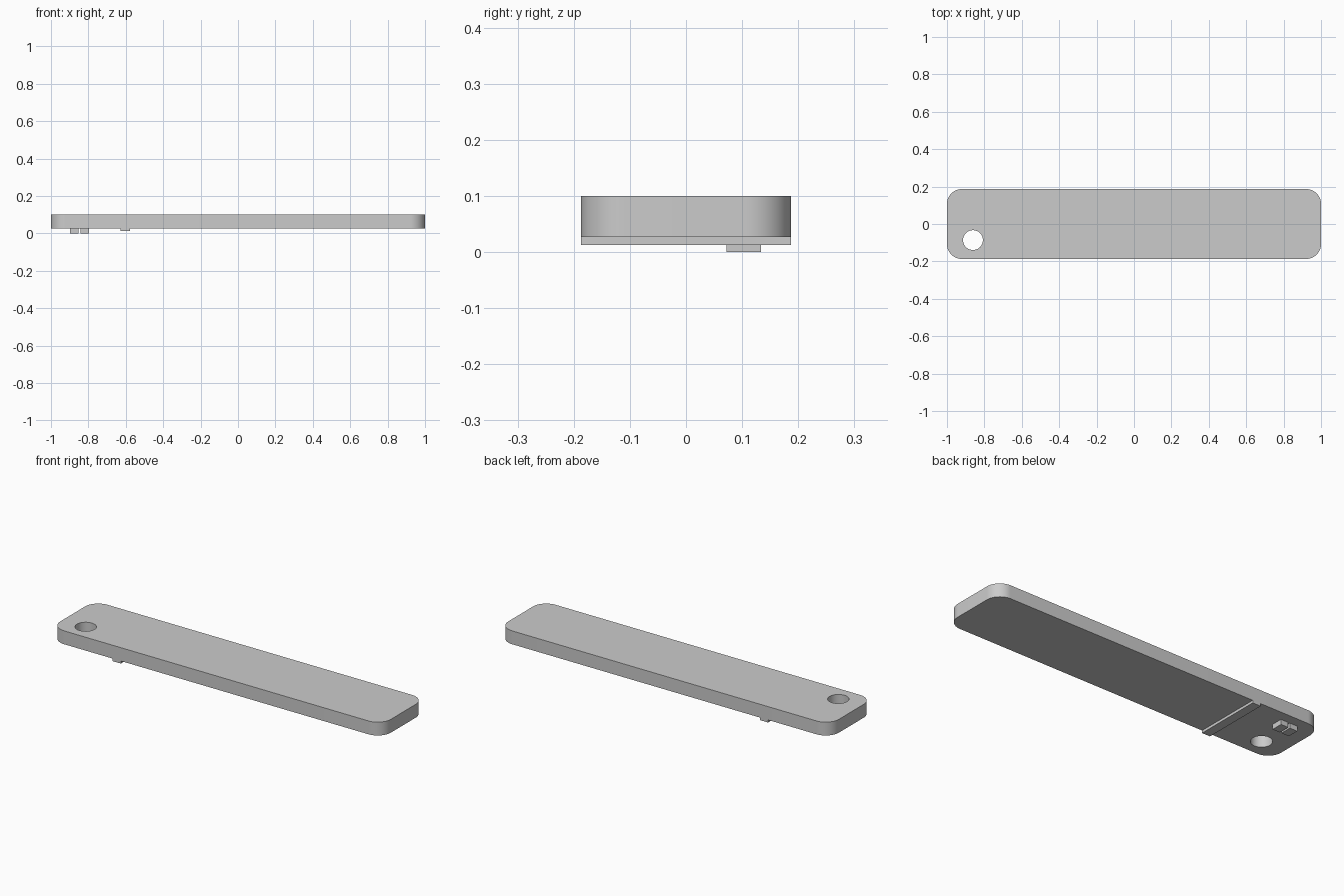
import bpy, bmesh
from math import sin, cos, pi, radians

if "Cube" in bpy.data.objects:
    bpy.data.objects.remove(bpy.data.objects["Cube"])

HX, HY, R = 1.0, 0.187, 0.08      # plate half sizes and corner radius
Z0, Z1 = 0.027, 0.1               # plate underside and top


def prism(name, outline, z0, z1):
    """Extrude a closed counter-clockwise outline from z0 to z1."""
    bm = bmesh.new()
    face = bm.faces.new([bm.verts.new((x, y, z0)) for x, y in outline])
    top = bmesh.ops.extrude_face_region(bm, geom=[face])["geom"]
    verts = [v for v in top if isinstance(v, bmesh.types.BMVert)]
    bmesh.ops.translate(bm, verts=verts, vec=(0, 0, z1 - z0))
    bmesh.ops.recalc_face_normals(bm, faces=bm.faces)
    mesh = bpy.data.meshes.new(name)
    bm.to_mesh(mesh)
    bm.free()
    obj = bpy.data.objects.new(name, mesh)
    bpy.context.collection.objects.link(obj)
    return obj


def arc(cx, cy, r, a0, a1, n):
    return [(cx + r * cos(a0 + (a1 - a0) * i / n),
             cy + r * sin(a0 + (a1 - a0) * i / n)) for i in range(n + 1)]


def block(name, x0, x1, y0, y1, z0, z1):
    return prism(name, [(x0, y0), (x1, y0), (x1, y1), (x0, y1)], z0, z1)


# Rounded plate
outline = []
for k, (sx, sy) in enumerate([(1, 1), (-1, 1), (-1, -1), (1, -1)]):
    outline += arc(sx * (HX - R), sy * (HY - R), R, k * pi / 2, (k + 1) * pi / 2, 16)
plate = prism("plate", outline, Z0, Z1)

# Hanging hole through the plate
cutter = prism("hole_cutter", arc(-0.861, -0.086, 0.053, 0, 2 * pi, 48)[:-1], -0.1, 0.2)
cutter.hide_render = True
mod = plate.modifiers.new("hole", "BOOLEAN")
mod.operation = "DIFFERENCE"
mod.solver = "EXACT"
mod.object = cutter
bpy.context.view_layer.objects.active = plate
bpy.ops.object.select_all(action="DESELECT")
plate.select_set(True)
bpy.ops.object.modifier_apply(modifier="hole")
bpy.data.objects.remove(cutter)
bpy.ops.object.shade_smooth_by_angle(angle=radians(30))

# Stop ridge across the underside
block("stop_ridge", -0.627, -0.578, -HY, HY, 0.013, Z0)

# Two plain raised pads under the hole end
for i, (x0, x1) in enumerate([(-0.898, -0.852), (-0.842, -0.797)]):
    block(f"raised_pad_{i + 1}", x0, x1, 0.072, 0.134, 0.0, Z0)
